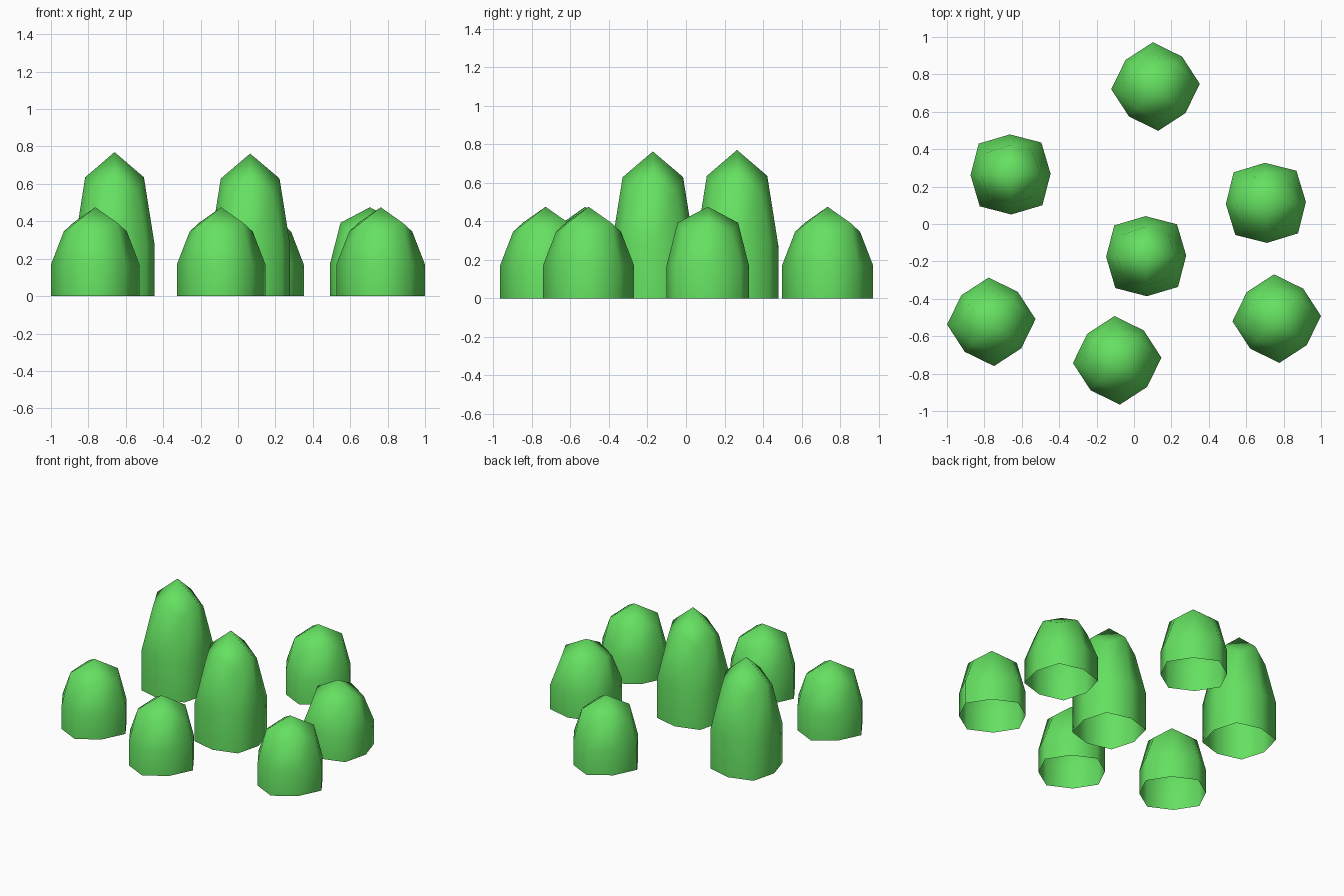
import bpy, bmesh
from math import radians, cos, sin

if "Cube" in bpy.data.objects:
    bpy.data.objects.remove(bpy.data.objects["Cube"])

leaf = bpy.data.materials.new("leaf_green")
leaf.diffuse_color = (0.13, 0.75, 0.12, 1)
leaf.use_nodes = True
leaf.node_tree.nodes["Principled BSDF"].inputs["Base Color"].default_value = leaf.diffuse_color


# Bush: rounded square dome with eight sides, open underneath
def bush(name, x, y, height, turn):
    # each ring: (corner radius, corner z), (side radius, side z)
    k = height / 0.475
    rings = [((0.237, 0), (0.214, 0)),
             ((0.237, 0.17), (0.214, 0.17)),
             ((0.169, 0.345), (0.157, 0.392))]
    bm = bmesh.new()
    loops = []
    for pair in rings:
        loop = []
        for i in range(8):
            r, z = pair[i % 2]
            a = radians(turn + 45 * i)
            loop.append(bm.verts.new((r * cos(a), r * sin(a), z * k)))
        loops.append(loop)
    for low, high in zip(loops, loops[1:]):
        for i in range(8):
            j = (i + 1) % 8
            bm.faces.new((low[i], low[j], high[j], high[i]))
    # pointed crown: four quads meeting at the tip
    tip = bm.verts.new((0, 0, height))
    top = loops[-1]
    for i in range(0, 8, 2):
        bm.faces.new((top[i - 1], top[i], top[i + 1], tip))
    for f in bm.faces:
        f.smooth = True
    mesh = bpy.data.meshes.new(name)
    bm.to_mesh(mesh)
    bm.free()
    mesh.materials.append(leaf)
    ob = bpy.data.objects.new(name, mesh)
    ob.location = (x, y, 0)
    bpy.context.collection.objects.link(ob)


# Tall bushes
for n, (x, y, h) in enumerate([(-0.66, 0.265, 0.77), (0.065, -0.172, 0.762)], 1):
    bush(f"tall_bush_{n}", x, y, h, 46)

# Short bushes
for n, (x, y, turn) in enumerate([(0.115, 0.735, 3.5), (0.705, 0.113, 46.5),
                                  (-0.763, -0.523, 3.5), (-0.09, -0.729, 3.5),
                                  (0.763, -0.506, 3.5)], 1):
    bush(f"short_bush_{n}", x, y, 0.475, turn)
